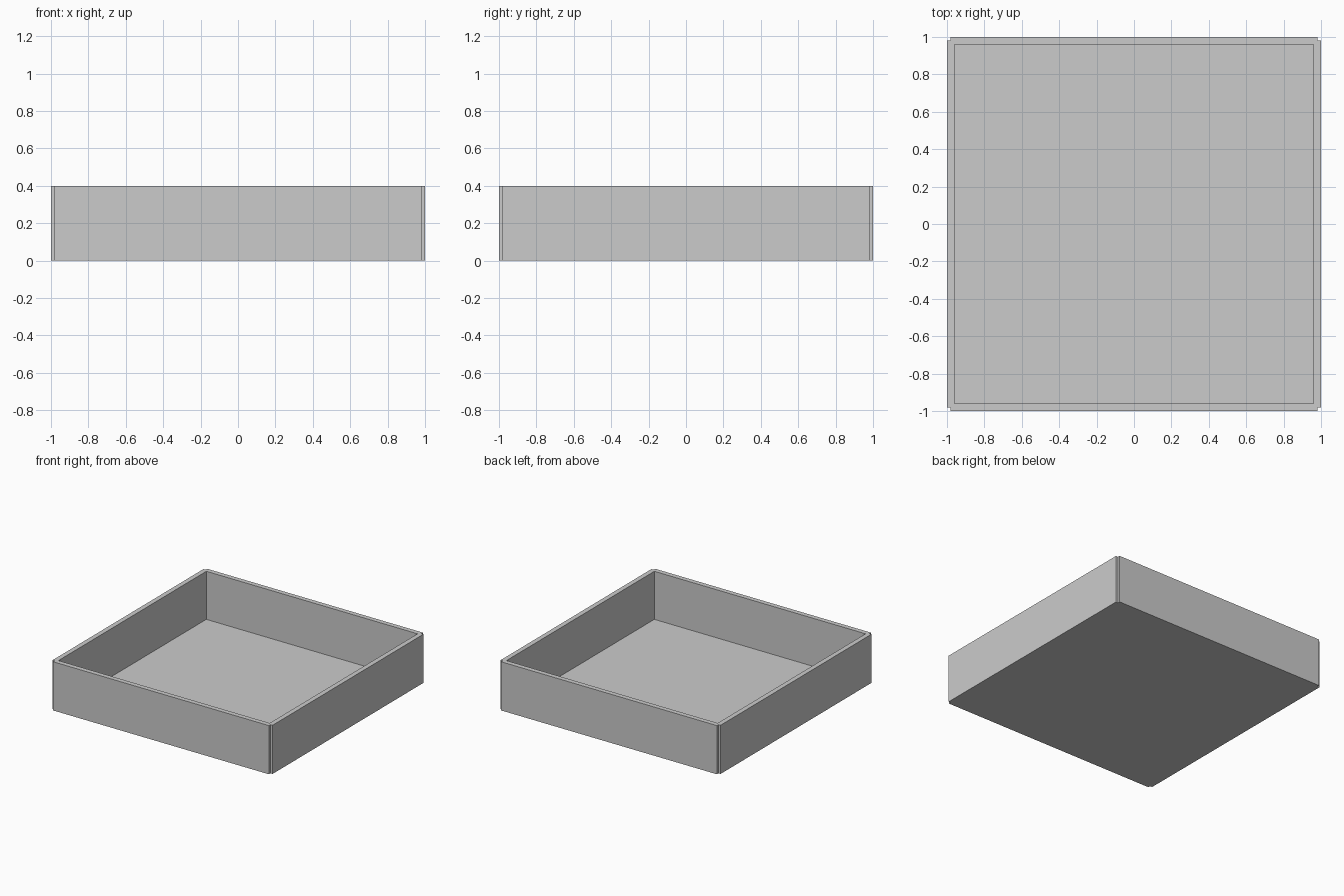
import bpy, bmesh
from mathutils import Matrix, Vector

if "Cube" in bpy.data.objects:
    bpy.data.objects.remove(bpy.data.objects["Cube"])

OUT, NOTCH, INNER = 1.0, 0.98, 0.96   # half-widths: outer face, corner notch, inner face
HEIGHT, FLOOR = 0.4, 0.005

bm = bmesh.new()


def ring(points, z):
    """Repeat one corner's points around the four corners, counter-clockwise."""
    return [bm.verts.new(Matrix.Rotation(k * 1.5707963268, 3, 'Z') @ Vector((x, y, z)))
            for k in range(4) for x, y in points]


def skin(lower, upper):
    n = len(lower)
    for i in range(n):
        j = (i + 1) % n
        bm.faces.new((lower[i], lower[j], upper[j], upper[i]))


corner = [(OUT, NOTCH), (NOTCH, NOTCH), (NOTCH, OUT)]
outer_low, outer_top = ring(corner, 0), ring(corner, HEIGHT)
inner_low, inner_top = ring([(INNER, INNER)], FLOOR), ring([(INNER, INNER)], HEIGHT)

# Outer walls, inner walls, underside and floor
skin(outer_low, outer_top)
skin(inner_low, inner_top)
bm.faces.new(outer_low)
bm.faces.new(inner_low)

# Rim, one piece per side
for k in range(4):
    n = (k + 1) % 4
    bm.faces.new((outer_top[3 * k + 1], outer_top[3 * k + 2], outer_top[3 * n],
                  outer_top[3 * n + 1], inner_top[n], inner_top[k]))

bmesh.ops.recalc_face_normals(bm, faces=bm.faces)
mesh = bpy.data.meshes.new("open_tray")
bm.to_mesh(mesh)
bm.free()
bpy.context.collection.objects.link(bpy.data.objects.new("open_tray", mesh))
